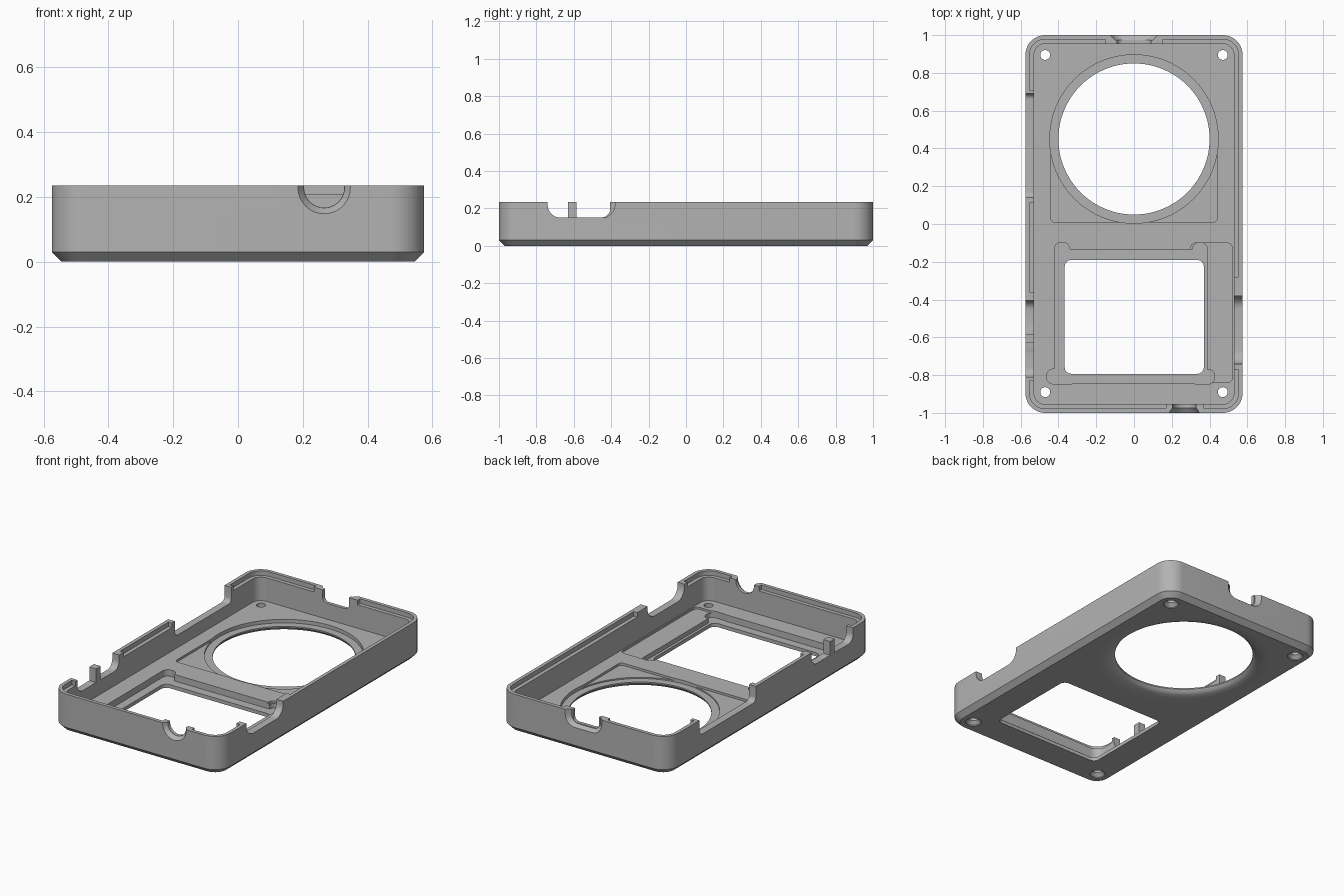
import bpy, bmesh
from math import sin, cos, pi, sqrt

cube = bpy.data.objects.get("Cube")
if cube:
    bpy.data.objects.remove(cube, do_unlink=True)

grey = bpy.data.materials.new("plain grey")
grey.use_nodes = True
GREY = (0.45, 0.45, 0.45, 1)
grey.diffuse_color = GREY
grey.node_tree.nodes["Principled BSDF"].inputs["Base Color"].default_value = GREY

TOP, FLOOR = 0.235, 0.062


def rounded(u0, u1, v0, v1, r, n=8):
    """Rounded rectangle outline."""
    pts = []
    corners = [(u1 - r, v1 - r), (u0 + r, v1 - r), (u0 + r, v0 + r), (u1 - r, v0 + r)]
    for q, (cu, cv) in enumerate(corners):
        for k in range(n + 1):
            a = (q + k / n) * pi / 2
            pts.append((cu + r * cos(a), cv + r * sin(a)))
    return pts


def circle(cu, cv, r, n=32):
    return [(cu + r * cos(2 * pi * k / n), cv + r * sin(2 * pi * k / n)) for k in range(n)]


def loft(name, sections, axis="z"):
    """Solid through (offset, outline) sections stacked along an axis."""
    place = {"z": lambda u, v, d: (u, v, d),
             "x": lambda u, v, d: (d, u, v),
             "y": lambda u, v, d: (u, d, v)}[axis]
    bm = bmesh.new()
    rings = [[bm.verts.new(place(u, v, d)) for u, v in outline] for d, outline in sections]
    for a, b in zip(rings, rings[1:]):
        for i in range(len(a)):
            j = (i + 1) % len(a)
            bm.faces.new((a[i], a[j], b[j], b[i]))
    bm.faces.new(rings[0])
    bm.faces.new(rings[-1])
    bmesh.ops.recalc_face_normals(bm, faces=bm.faces)
    mesh = bpy.data.meshes.new(name)
    bm.to_mesh(mesh)
    bm.free()
    mesh.materials.append(grey)
    obj = bpy.data.objects.new(name, mesh)
    bpy.context.collection.objects.link(obj)
    return obj


def prism(name, outline, d0, d1, axis="z"):
    return loft(name, [(d0, outline), (d1, outline)], axis)


def box(x0, x1, y0, y1, z0, z1, r=0.004):
    return prism("cutter", rounded(x0, x1, y0, y1, r, 4), z0, z1)


def combine(target, tool, operation="DIFFERENCE"):
    """Apply a boolean and discard the tool."""
    tool.hide_render = True
    mod = target.modifiers.new("boolean", "BOOLEAN")
    mod.operation, mod.solver, mod.object = operation, "EXACT", tool
    bpy.context.view_layer.objects.active = target
    bpy.ops.object.modifier_apply(modifier=mod.name)
    bpy.data.objects.remove(tool, do_unlink=True)


def plan(inset):
    """Case outline, inset from its outer wall."""
    return rounded(-0.575 + inset, 0.575 - inset, -1 + inset, 1 - inset, 0.105 - inset, 12)


# Shell with chamfered underside, hollowed from above
case = loft("case_shell", [(0, plan(0.03)), (0.03, plan(0)), (TOP, plan(0))])
combine(case, prism("cavity", plan(0.046), FLOOR, 0.4))

# Rim rebate, interrupted beside the wall openings
rebate = prism("rebate", plan(0.022), 0.207, 0.45)
for x0, x1, y0, y1 in [(-0.15, 0.15, 0.9, 1.1), (-0.7, -0.5, 0.11, 0.71),
                       (-0.7, -0.5, -0.83, -0.36), (0.17, 0.37, -1.1, -0.9),
                       (0.5, 0.7, -0.77, -0.28)]:
    combine(rebate, box(x0, x1, y0, y1, 0.1, 0.6, 0.015))
combine(case, rebate)

# Shallow floor pockets: pad below the round opening and side channel
combine(case, box(-0.44, 0.44, 0.01, 0.45, 0.048, 0.3, 0.02))
combine(case, box(0.3, 0.522, -0.84, -0.1, 0.05, 0.3, 0.03))

# Round opening: seat ring above, rounded flare below
CY = 0.45
combine(case, prism("seat_ring", circle(0, CY, 0.446, 96), 0.04, 0.3))
flare = [(-0.01, circle(0, CY, 0.5, 96))]
for k in range(9):
    t = k / 8
    flare.append((0.032 * (1 - sqrt(1 - t * t)), circle(0, CY, 0.5 - 0.1 * t, 96)))
flare.append((0.3, circle(0, CY, 0.4, 96)))
combine(case, loft("flare", flare))

# Rectangular window with a deep seat and corner reliefs
for x0, x1, y0, y1, r in [(-0.42, 0.386, -0.845, -0.135, 0.01),
                          (-0.422, -0.34, -0.3, -0.098, 0.035),
                          (0.31, 0.388, -0.3, -0.099, 0.035),
                          (-0.463, -0.3, -0.847, -0.768, 0.035),
                          (0.3, 0.426, -0.848, -0.769, 0.035)]:
    combine(case, box(x0, x1, y0, y1, 0.022, 0.3, r))
combine(case, box(-0.367, 0.37, -0.793, -0.19, -0.1, 0.3, 0.035))

# Side wall openings, the left-hand pair leaving a post between them
for y0, y1, z0, r, x0, x1 in [(-0.74, -0.38, 0.15, 0.07, 0.5, 0.7),
                              (-0.81, -0.63, 0.15, 0.05, -0.7, -0.5),
                              (-0.585, -0.405, 0.15, 0.05, -0.7, -0.5),
                              (0.14, 0.69, 0.14, 0.03, -0.7, -0.5)]:
    combine(case, prism("side_opening", rounded(y0, y1, z0, 0.5, r), x0, x1, "x"))

# Square the post sides down to the sill
for y0, y1 in [(-0.7, -0.63), (-0.585, -0.51)]:
    combine(case, box(-0.7, -0.5, y0, y1, 0.151, 0.4))

# Back opening with a wider outer step
combine(case, prism("back_opening", rounded(-0.09, 0.09, 0.16, 0.5, 0.03), 0.9, 1.1, "y"))
combine(case, loft("back_step", [(0.975, rounded(-0.1, 0.1, 0.155, 0.5, 0.05)),
                                 (1.01, rounded(-0.135, 0.135, 0.135, 0.5, 0.07))], "y"))

# Front cable opening with a flared mouth
combine(case, prism("cable_hole", rounded(0.204, 0.328, 0.167, 0.5, 0.0618), -1.1, -0.9, "y"))
combine(case, loft("cable_flare", [(-1.01, rounded(0.178, 0.354, 0.141, 0.5, 0.087)),
                                   (-0.975, rounded(0.203, 0.329, 0.166, 0.5, 0.0625))], "y"))

# Countersunk corner screw holes
for x in (-0.47, 0.47):
    for y in (-0.89, 0.895):
        combine(case, loft("screw_hole", [(-0.01, circle(x, y, 0.045)), (0.005, circle(x, y, 0.045)),
                                          (0.025, circle(x, y, 0.026)), (0.3, circle(x, y, 0.026))]))

bpy.ops.object.select_all(action="DESELECT")
case.select_set(True)
bpy.context.view_layer.objects.active = case
bpy.ops.object.shade_smooth_by_angle(angle=0.5)
